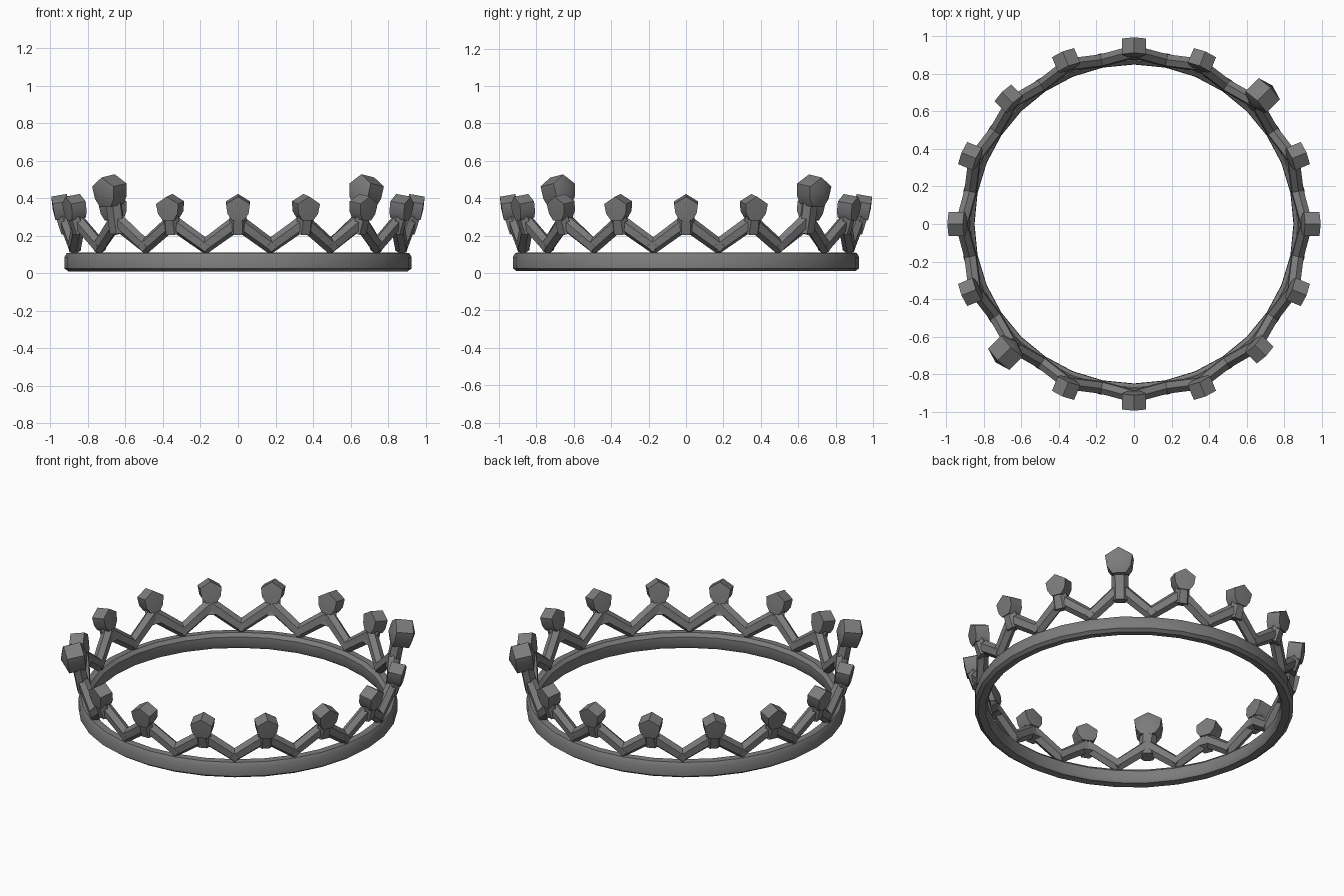
import bpy, bmesh, math
from mathutils import Vector, Matrix

if "Cube" in bpy.data.objects:
    bpy.data.objects.remove(bpy.data.objects["Cube"])

N = 16
STEP = 2 * math.pi / N
LARGE = (2, 10)          # prongs at 45 and 225 degrees carry bigger knobs

metal = bpy.data.materials.new("dark_grey_metal")
metal.diffuse_color = (0.2, 0.2, 0.2, 1)
metal.use_nodes = True
metal.node_tree.nodes["Principled BSDF"].inputs["Base Color"].default_value = metal.diffuse_color


def finish(name, bm, angle=40):
    bmesh.ops.recalc_face_normals(bm, faces=bm.faces[:])
    me = bpy.data.meshes.new(name)
    bm.to_mesh(me)
    bm.free()
    ob = bpy.data.objects.new(name, me)
    bpy.context.collection.objects.link(ob)
    me.materials.append(metal)
    bpy.ops.object.select_all(action='DESELECT')
    ob.select_set(True)
    bpy.context.view_layer.objects.active = ob
    bpy.ops.object.shade_smooth_by_angle(angle=math.radians(angle))
    return ob


def polar(r, a, z):
    return Vector((r * math.cos(a), r * math.sin(a), z))


def tube(bm, p, q, out, w0, w1, depth, sides=6):
    """Tapered bar from p to q; 'out' is the radial direction of its depth."""
    d = (q - p).normalized()
    side = d.cross(out).normalized()
    out = side.cross(d)
    rings = []
    for c, w in ((p, w0), (q, w1)):
        rings.append([bm.verts.new(c + side * (w * math.cos(t)) + out * (depth * math.sin(t)))
                      for t in (2 * math.pi * i / sides for i in range(sides))])
    for i in range(sides):
        j = (i + 1) % sides
        bm.faces.new((rings[0][i], rings[0][j], rings[1][j], rings[1][i]))
    bm.faces.new(rings[0])
    bm.faces.new(rings[1])


# base band: rounded section swept round the axis
bm = bmesh.new()
profile = [(0.862, 0.015), (0.905, 0.01), (0.926, 0.025), (0.926, 0.085),
           (0.912, 0.108), (0.872, 0.11), (0.852, 0.09), (0.85, 0.035)]
SEG = 32
grid = [[bm.verts.new(polar(r, 2 * math.pi * i / SEG, z)) for r, z in profile] for i in range(SEG)]
for i in range(SEG):
    a, b = grid[i], grid[(i + 1) % SEG]
    for k in range(len(profile)):
        m = (k + 1) % len(profile)
        bm.faces.new((a[k], b[k], b[m], a[m]))
finish("base_band", bm)

# zigzag struts and necks
struts, necks = bmesh.new(), bmesh.new()
for i in range(N):
    a = i * STEP
    big = i in LARGE
    out = polar(1, a, 0)
    peak = polar(0.918, a, 0.29 if big else 0.272)
    for s in (-1, 1):
        valley = polar(0.888, a + s * STEP / 2, 0.145)
        ext = (valley - peak).normalized() * 0.02
        tube(struts, valley + ext, peak, out, 0.038, 0.042, 0.036)
    tube(necks, polar(0.908, a, 0.215), polar(0.945, a, 0.41 if big else 0.33), out,
         0.05, 0.05 if big else 0.042, 0.04)
finish("zigzag_struts", struts)
finish("prong_necks", necks)


# knobs: pointed hexagonal blocks facing outward, leaning out a little
def knob(bm, a, r, z, s, depth, bulge):
    outline = [(0, 1.0), (1.0, 0.38), (0.88, -0.45), (0.5, -1.0),
               (-0.5, -1.0), (-0.88, -0.45), (-1.0, 0.38)]
    m = (Matrix.Translation(polar(r, a, z)) @ Matrix.Rotation(a, 4, 'Z')
         @ Matrix.Rotation(math.radians(10), 4, 'Y'))
    loops = [[bm.verts.new(m @ Vector((x, s * u, s * v))) for u, v in outline]
             for x in (-depth, depth)]
    tips = [bm.verts.new(m @ Vector((x, 0, 0))) for x in (-depth - bulge, depth + bulge)]
    n = len(outline)
    for k in range(n):
        j = (k + 1) % n
        bm.faces.new((loops[0][k], loops[0][j], loops[1][j], loops[1][k]))
        for lp, tip in zip(loops, tips):
            bm.faces.new((lp[k], lp[j], tip))


small, large = bmesh.new(), bmesh.new()
for i in range(N):
    if i in LARGE:
        knob(large, i * STEP, 0.965, 0.44, 0.08, 0.05, 0.03)
    else:
        knob(small, i * STEP, 0.943, 0.352, 0.064, 0.042, 0.004)
finish("small_knobs", small, 50)
finish("large_knobs", large, 50)
